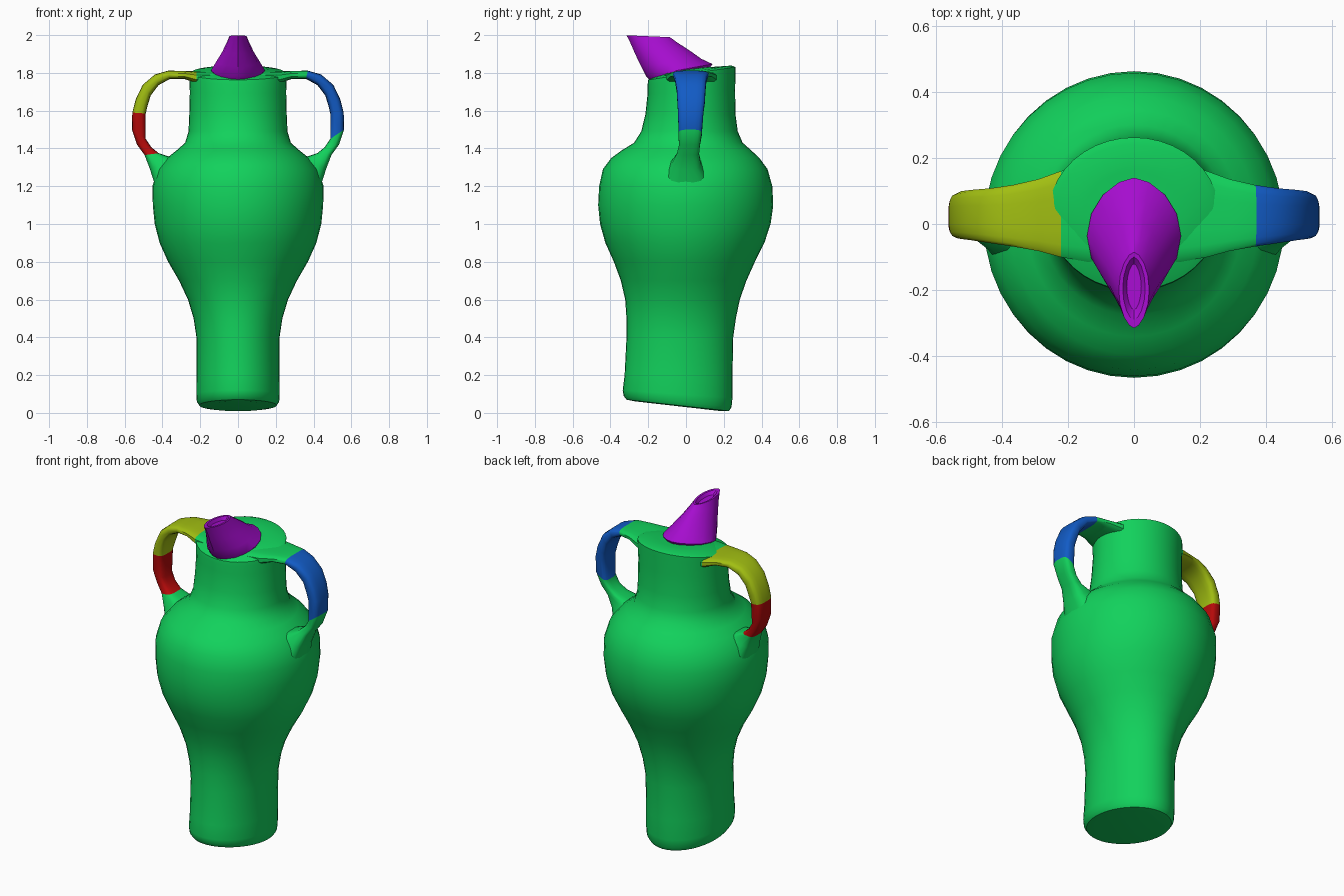
import bpy, bmesh, math
from mathutils import Vector

cube = bpy.data.objects.get("Cube")
if cube:
    bpy.data.objects.remove(cube, do_unlink=True)


def material(name, rgb):
    m = bpy.data.materials.new(name)
    m.diffuse_color = (*rgb, 1)
    m.use_nodes = True
    b = m.node_tree.nodes["Principled BSDF"]
    b.inputs["Base Color"].default_value = (*rgb, 1)
    b.inputs["Roughness"].default_value = 0.7
    return m


GREEN = material("green", (0.006, 0.64, 0.107))
PURPLE = material("purple", (0.38, 0.004, 0.62))
YELLOW = material("yellow", (0.36, 0.52, 0.006))
BLUE = material("blue", (0.006, 0.105, 0.56))
RED = material("red", (0.46, 0.003, 0.003))


def loft(name, rings, mats, index_of=lambda i: 0, angle=35):
    """Skin closed rings of points in order and cap both ends."""
    bm = bmesh.new()
    loops = [[bm.verts.new(p) for p in r] for r in rings]
    n = len(loops[0])
    for i, (a, b) in enumerate(zip(loops, loops[1:])):
        for j in range(n):
            k = (j + 1) % n
            f = bm.faces.new((a[j], a[k], b[k], b[j]))
            f.material_index = index_of(i)
    bm.faces.new(loops[0][::-1]).material_index = index_of(0)
    bm.faces.new(loops[-1]).material_index = index_of(len(rings) - 2)
    bmesh.ops.recalc_face_normals(bm, faces=bm.faces)
    me = bpy.data.meshes.new(name)
    bm.to_mesh(me)
    bm.free()
    for m in mats:
        me.materials.append(m)
    ob = bpy.data.objects.new(name, me)
    bpy.context.collection.objects.link(ob)
    bpy.ops.object.select_all(action="DESELECT")
    ob.select_set(True)
    bpy.context.view_layer.objects.active = ob
    bpy.ops.object.shade_smooth_by_angle(angle=math.radians(angle))
    return ob


def oval(z, rx, y0, y1, tilt=0.0, n=40, point=0.0):
    """Oval ring between y0 and y1, raised by tilt at the back; point narrows its ends."""
    yc, ry = (y0 + y1) / 2, (y1 - y0) / 2
    ring = []
    for j in range(n):
        t = 2 * math.pi * j / n
        c, s = math.cos(t), math.sin(t)
        x = rx * c * abs(c) ** point
        ring.append(Vector((x, yc + ry * s, z + tilt * s)))
    return ring


# Vessel body with slanted foot: height, half width, front y, back y, tilt
BODY = [
    (0.035, 0.17, -0.27, 0.19, -0.026),
    (0.040, 0.205, -0.315, 0.228, -0.030),
    (0.060, 0.218, -0.330, 0.241, -0.030),
    (0.100, 0.221, -0.335, 0.246, -0.020),
    (0.20, 0.220, -0.325, 0.246, 0),
    (0.40, 0.220, -0.315, 0.250, 0),
    (0.50, 0.235, -0.315, 0.264, 0),
    (0.60, 0.265, -0.322, 0.285, 0),
    (0.70, 0.312, -0.345, 0.320, 0),
    (0.80, 0.370, -0.382, 0.365, 0),
    (0.90, 0.415, -0.427, 0.415, 0),
    (1.00, 0.441, -0.455, 0.448, 0),
    (1.10, 0.451, -0.465, 0.462, 0),
    (1.20, 0.453, -0.460, 0.457, 0),
    (1.29, 0.425, -0.440, 0.432, 0),
    (1.35, 0.375, -0.395, 0.388, 0),
    (1.39, 0.325, -0.340, 0.345, 0),
    (1.43, 0.280, -0.275, 0.300, 0),
    (1.49, 0.262, -0.237, 0.274, 0),
    (1.58, 0.258, -0.215, 0.262, 0),
    (1.70, 0.255, -0.203, 0.260, 0.008),
    (1.77, 0.258, -0.203, 0.262, 0.030),
    (1.797, 0.258, -0.200, 0.262, 0.034),
    (1.806, 0.240, -0.180, 0.240, 0.033),
    (1.818, 0.150, -0.110, 0.160, 0.015),
    (1.825, 0.050, -0.040, 0.060, 0.003),
]
loft("vessel_body", [oval(*r) for r in BODY], [GREEN])

# Handle sections: outer x, z, inner x, z, centre y, half depth
HANDLE = [
    (0.12, 1.805, 0.12, 1.750, 0.030, 0.150),
    (0.22, 1.808, 0.22, 1.745, 0.030, 0.132),
    (0.29, 1.811, 0.285, 1.768, 0.027, 0.110),
    (0.37, 1.812, 0.36, 1.768, 0.025, 0.094),
    (0.44, 1.792, 0.42, 1.735, 0.025, 0.084),
    (0.505, 1.737, 0.462, 1.680, 0.027, 0.077),
    (0.542, 1.660, 0.480, 1.620, 0.027, 0.073),
    (0.560, 1.590, 0.488, 1.585, 0.025, 0.068),
    (0.562, 1.500, 0.488, 1.450, 0.022, 0.062),
    (0.535, 1.420, 0.460, 1.408, 0.018, 0.056),
    (0.495, 1.365, 0.420, 1.375, 0.010, 0.060),
    (0.467, 1.290, 0.340, 1.350, 0.000, 0.080),
    (0.445, 1.220, 0.290, 1.320, 0.000, 0.110),
]


def handle_ring(ox, oz, ix, iz, yc, hy, side, n=16):
    """Rounded strap section spanning the outer and inner points."""
    o, i = Vector((ox * side, 0, oz)), Vector((ix * side, 0, iz))
    mid, half = (o + i) / 2, (o - i) / 2
    ring = []
    for j in range(n):
        t = 2 * math.pi * (j + 0.5) / n
        c, s = math.cos(t), math.sin(t)
        u = math.copysign(abs(c) ** 0.6, c)
        v = math.copysign(abs(s) ** 0.6, s)
        ring.append(mid + half * u + Vector((0, yc + hy * v, 0)))
    return ring


def handle(name, side, mats, index_of):
    return loft(name, [handle_ring(*r, side) for r in HANDLE], mats, index_of, 45)


handle("left_handle", 1, [GREEN, BLUE], lambda i: int(3 <= i < 8))
handle("right_handle", -1, [GREEN, YELLOW, RED],
       lambda i: 1 if 1 <= i < 7 else 2 if 7 <= i < 10 else 0)

# Forward leaning spout with a shallow sunken mouth
SPOUT = [
    (1.790, 0.135, -0.195, 0.120, 0.025),
    (1.815, 0.142, -0.212, 0.140, 0.032),
    (1.855, 0.118, -0.238, 0.080, 0.020),
    (1.910, 0.084, -0.270, 0.020, 0.008),
    (1.960, 0.060, -0.295, -0.045, 0.000),
    (1.994, 0.046, -0.315, -0.085, -0.005),
    (1.993, 0.034, -0.290, -0.100, -0.005),
    (1.975, 0.022, -0.260, -0.120, -0.005),
]
loft("spout", [oval(*r, n=16, point=0.2) for r in SPOUT], [PURPLE], angle=30)
